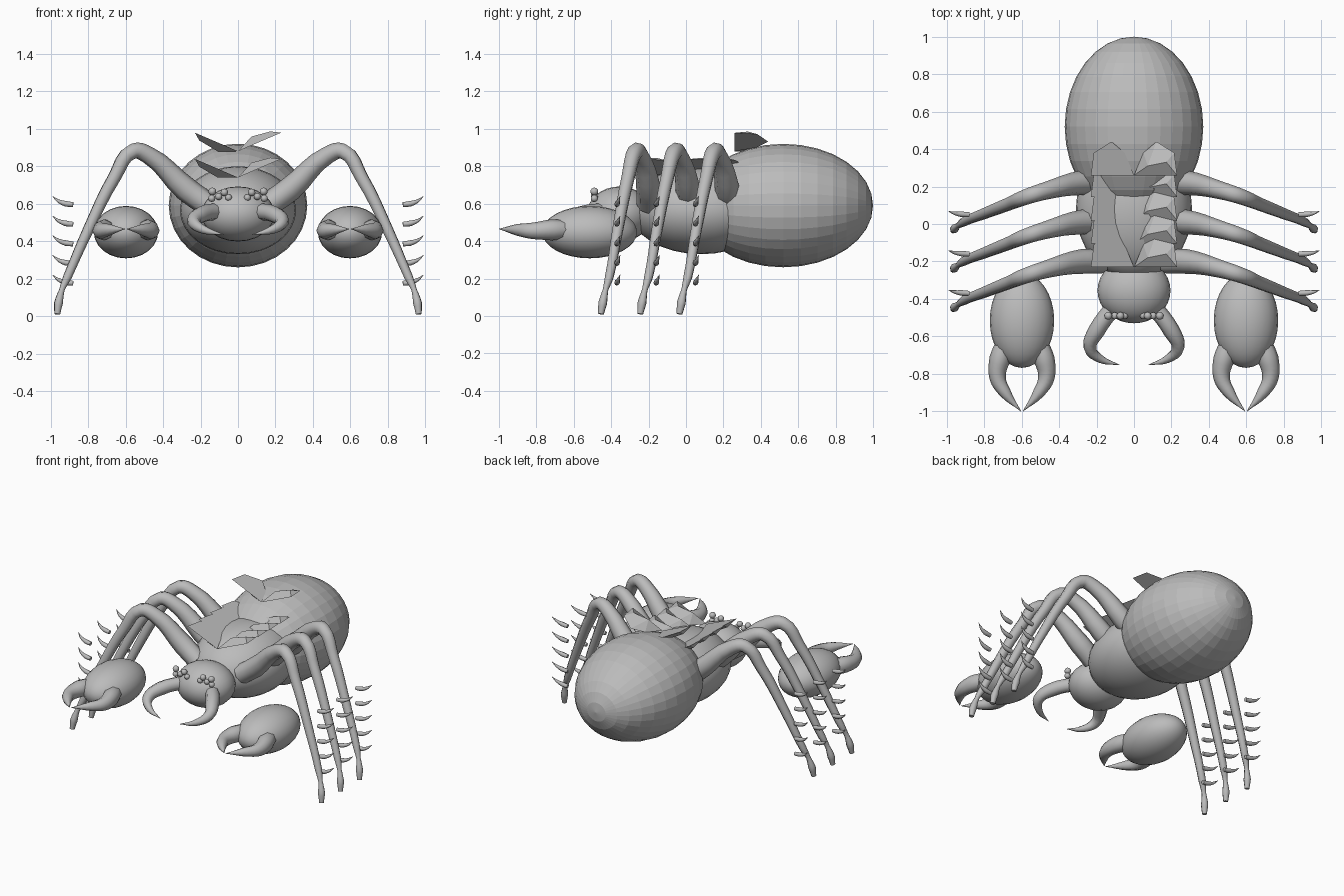
import bpy
import bmesh
import math
from mathutils import Matrix, Vector

cube = bpy.data.objects.get("Cube")
if cube:
    bpy.data.objects.remove(cube, do_unlink=True)

grey = bpy.data.materials.new("plain_grey")
grey.use_nodes = True
GREY = (0.5, 0.5, 0.5, 1)
grey.diffuse_color = GREY
grey.node_tree.nodes["Principled BSDF"].inputs["Base Color"].default_value = GREY


def add_object(name, data):
    obj = bpy.data.objects.new(name, data)
    bpy.context.collection.objects.link(obj)
    data.materials.append(grey)
    return obj


def ellipsoid(name, centre, radii, segments=24, rings=16, smooth=True):
    """Ball stretched along each axis, with its poles facing front and back."""
    bm = bmesh.new()
    bmesh.ops.create_uvsphere(bm, u_segments=segments, v_segments=rings, radius=1)
    bm.transform(Matrix.Translation(centre) @ Matrix.Diagonal((*radii, 1))
                 @ Matrix.Rotation(math.pi / 2, 4, 'X'))
    for f in bm.faces:
        f.smooth = smooth
    mesh = bpy.data.meshes.new(name)
    bm.to_mesh(mesh)
    bm.free()
    return add_object(name, mesh)


def limb(name, path, side, offset=(0, 0, 0), steps=4):
    """Tapered tube along (x, y, z, radius) points, mirrored by side."""
    curve = bpy.data.curves.new(name, 'CURVE')
    curve.dimensions = '3D'
    curve.bevel_depth = 1
    curve.bevel_resolution = 2
    curve.resolution_u = steps
    curve.use_fill_caps = True
    spline = curve.splines.new('BEZIER')
    spline.bezier_points.add(len(path) - 1)
    for point, (x, y, z, r) in zip(spline.bezier_points, path):
        point.co = Vector((side * x, y, z)) + Vector(offset)
        point.radius = r
        point.handle_left_type = point.handle_right_type = 'AUTO'
    obj = add_object(name, curve)
    bpy.ops.object.select_all(action='DESELECT')
    obj.select_set(True)
    bpy.context.view_layer.objects.active = obj
    bpy.ops.object.convert(target='MESH')
    bpy.ops.object.shade_smooth_by_angle(angle=math.radians(50))
    return obj


def scale_plate(name, side, y, z):
    """Five-sided back scale with a ridge: above on the left, below on the right."""
    outline = [(0, 0), (0.23, 0), (0.215, 0.12), (0.12, 0.18), (0.05, 0.12)]
    ridge = [(0.09, 0.05), (0.19, 0.07)]
    rise = 0.43
    bm = bmesh.new()
    base = [bm.verts.new((side * u, y + v, z + rise * u)) for u, v in outline]
    lift = 0.04 * side
    a, b = [bm.verts.new((side * (u - lift * rise), y + v, z + rise * u + lift * h))
            for (u, v), h in zip(ridge, (1, 0.6))]
    o, p, q, r, s = base
    for face in (base, (o, a, b, p), (p, b, q), (q, b, a, r), (r, a, s), (s, a, o)):
        bm.faces.new(face)
    bmesh.ops.recalc_face_normals(bm, faces=bm.faces)
    mesh = bpy.data.meshes.new(name)
    bm.to_mesh(mesh)
    bm.free()
    return add_object(name, mesh)


# Body
ellipsoid("abdomen", (0, 0.52, 0.59), (0.37, 0.48, 0.33), 32, 16, smooth=False)
ellipsoid("thorax", (0, 0.08, 0.565), (0.31, 0.38, 0.235), 32, 16)
ellipsoid("head", (0, -0.355, 0.545), (0.195, 0.175, 0.147))

LEG = [(0.17, 0.22, 0.60, 0.065), (0.28, 0.22, 0.68, 0.066), (0.48, 0.175, 0.86, 0.047),
       (0.56, 0.15, 0.88, 0.043), (0.66, 0.11, 0.74, 0.036), (0.80, 0.055, 0.46, 0.03),
       (0.91, 0.01, 0.21, 0.024), (0.94, -0.01, 0.14, 0.015), (0.958, -0.025, 0.07, 0.024),
       (0.965, -0.035, 0.01, 0.016)]
SPIKE = [(0.88, 0.05, -0.035, 0.013), (0.92, 0.052, -0.03, 0.015),
         (0.96, 0.058, -0.015, 0.009), (0.99, 0.068, 0.01, 0.001)]
MANDIBLE = [(0.10, -0.43, 0.56, 0.045), (0.20, -0.57, 0.54, 0.045), (0.235, -0.66, 0.50, 0.035),
            (0.18, -0.72, 0.46, 0.022), (0.075, -0.753, 0.435, 0.001)]
PINCER = [(0.08, -0.62, 0.46, 0.05), (0.118, -0.72, 0.46, 0.056), (0.13, -0.82, 0.455, 0.044),
          (0.09, -0.90, 0.46, 0.032), (0.005, -1.0, 0.465, 0.001)]
EYES = [(0.137, 0.665, 0.021), (0.073, 0.66, 0.02), (0.14, 0.628, 0.019),
        (0.103, 0.638, 0.019), (0.05, 0.632, 0.018)]

for side, label in ((1, "left"), (-1, "right")):
    # Walking legs with a column of spikes beside each shin
    for i, row in enumerate(("rear", "middle", "front")):
        dy = -0.21 * i
        limb(f"{label}_{row}_leg", LEG, side, (0, dy, 0))
        for k in range(5):
            limb(f"{label}_{row}_spike_{k + 1}", SPIKE, side, (0, dy, 0.21 + 0.105 * k), 3)

    # Mouth parts and eyes
    limb(f"{label}_mandible", MANDIBLE, side)
    for k, (x, z, r) in enumerate(EYES):
        ellipsoid(f"{label}_eye_{k + 1}", (side * x, -0.49, z), (r, r, r), 12, 8)

    # Front claw: palm and two curved pincers
    cx = side * 0.598
    ellipsoid(f"{label}_claw_palm", (cx, -0.515, 0.448), (0.172, 0.253, 0.14))
    limb(f"{label}_claw_outer_pincer", PINCER, side, (cx, 0, 0))
    limb(f"{label}_claw_inner_pincer", PINCER, -side, (cx, 0, 0))

    # Overlapping scales along the back, with one raised on the abdomen
    for k in range(4):
        scale_plate(f"{label}_back_scale_{k + 1}", side, -0.23 + 0.125 * k, 0.74)
    scale_plate(f"{label}_abdomen_scale", side, 0.26, 0.88)
